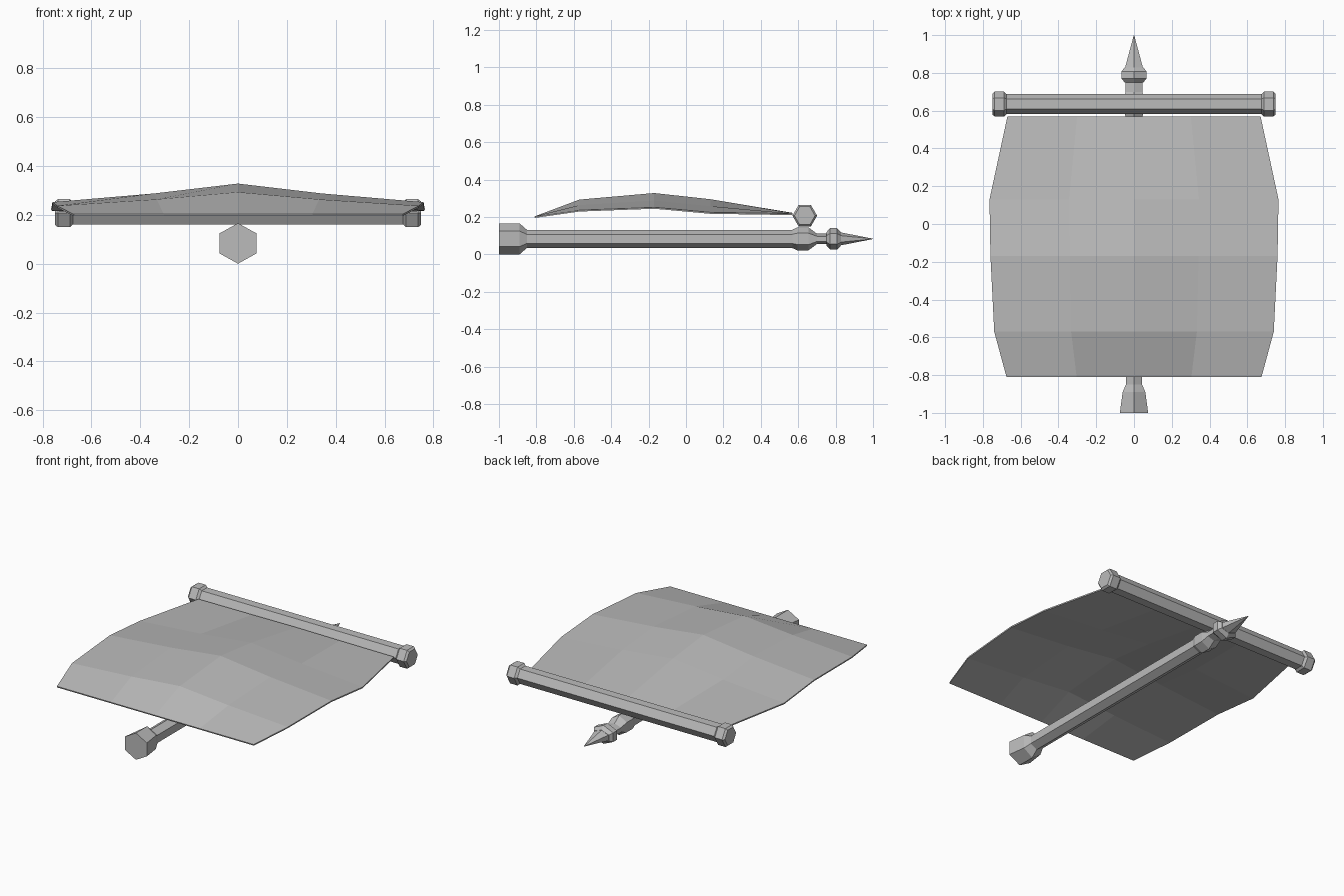
import bpy, bmesh, math

cube = bpy.data.objects.get("Cube")
if cube:
    bpy.data.objects.remove(cube)

grey = bpy.data.materials.new("plain grey")
grey.use_nodes = True
colour = (0.5, 0.5, 0.5, 1)
grey.diffuse_color = colour
grey.node_tree.nodes["Principled BSDF"].inputs["Base Color"].default_value = colour


def finish(name, bm):
    bmesh.ops.recalc_face_normals(bm, faces=bm.faces)
    mesh = bpy.data.meshes.new(name)
    bm.to_mesh(mesh)
    bm.free()
    mesh.materials.append(grey)
    ob = bpy.data.objects.new(name, mesh)
    bpy.context.collection.objects.link(ob)
    return ob


def hex_rod(name, rings, place):
    """Loft six-sided rings (position, half width, half height)."""
    bm = bmesh.new()
    loops = []
    for pos, width, height in rings:
        loop = []
        for i in range(6):
            a = math.radians(30 + 60 * i)
            across = width * math.cos(a) / math.cos(math.radians(30))
            loop.append(bm.verts.new(place(pos, across, height * math.sin(a))))
        loops.append(loop)
    for a, b in zip(loops, loops[1:]):
        for i in range(6):
            j = (i + 1) % 6
            bm.faces.new((a[i], a[j], b[j], b[i]))
    bm.faces.new(loops[0])
    bm.faces.new(loops[-1])
    return finish(name, bm)


# Pole, lying along y with a point of the hexagon on top
def along_y(p, u, v):
    return (u, p, 0.083 + v)


hex_rod("pole", [(-1, .075, .083), (-.89, .06, .083), (-.85, .043, .048),
                 (.58, .043, .048)], along_y)
hex_rod("pole_collar", [(.57, .045, .05), (.595, .052, .061), (.655, .052, .061),
                        (.7, .045, .028), (.755, .045, .028)], along_y)
hex_rod("finial_ring", [(.75, .05, .035), (.77, .066, .057), (.808, .066, .057),
                        (.828, .05, .036)], along_y)
hex_rod("finial_spike", [(.825, .048, .035), (1, .001, .001)], along_y)


# Crossbar, lying along x with a flat face on top
def along_x(p, u, v):
    return (p, 0.635 + v, 0.207 + u)


hex_rod("crossbar", [(-.7, .046, .053), (.7, .046, .053)], along_x)
for side, s in (("left", 1), ("right", -1)):
    hex_rod(side + "_crossbar_cap",
            [(s * .675, .046, .053), (s * .688, .057, .066),
             (s * .738, .057, .066), (s * .75, .048, .055)], along_x)

# Billowing sail: y, half width, edge height, centre height
rows = [(-.81, .675, .203, .203), (-.57, .74, .237, .293), (-.17, .76, .252, .328),
        (.13, .765, .225, .295), (.57, .67, .218, .222)]
bm = bmesh.new()
grid = []
for y, half, edge, mid in rows:
    inner = half * .45
    quarter = edge + (mid - edge) * .47
    grid.append([bm.verts.new((x, y, z)) for x, z in
                 ((-half, edge), (-inner, quarter), (0, mid),
                  (inner, quarter), (half, edge))])
for a, b in zip(grid, grid[1:]):
    for i in range(4):
        bm.faces.new((a[i], a[i + 1], b[i + 1], b[i]))
sail = finish("sail", bm)
thick = sail.modifiers.new("cloth thickness", "SOLIDIFY")
thick.thickness = 0.008
thick.offset = -1 if sail.data.polygons[0].normal.z > 0 else 1
